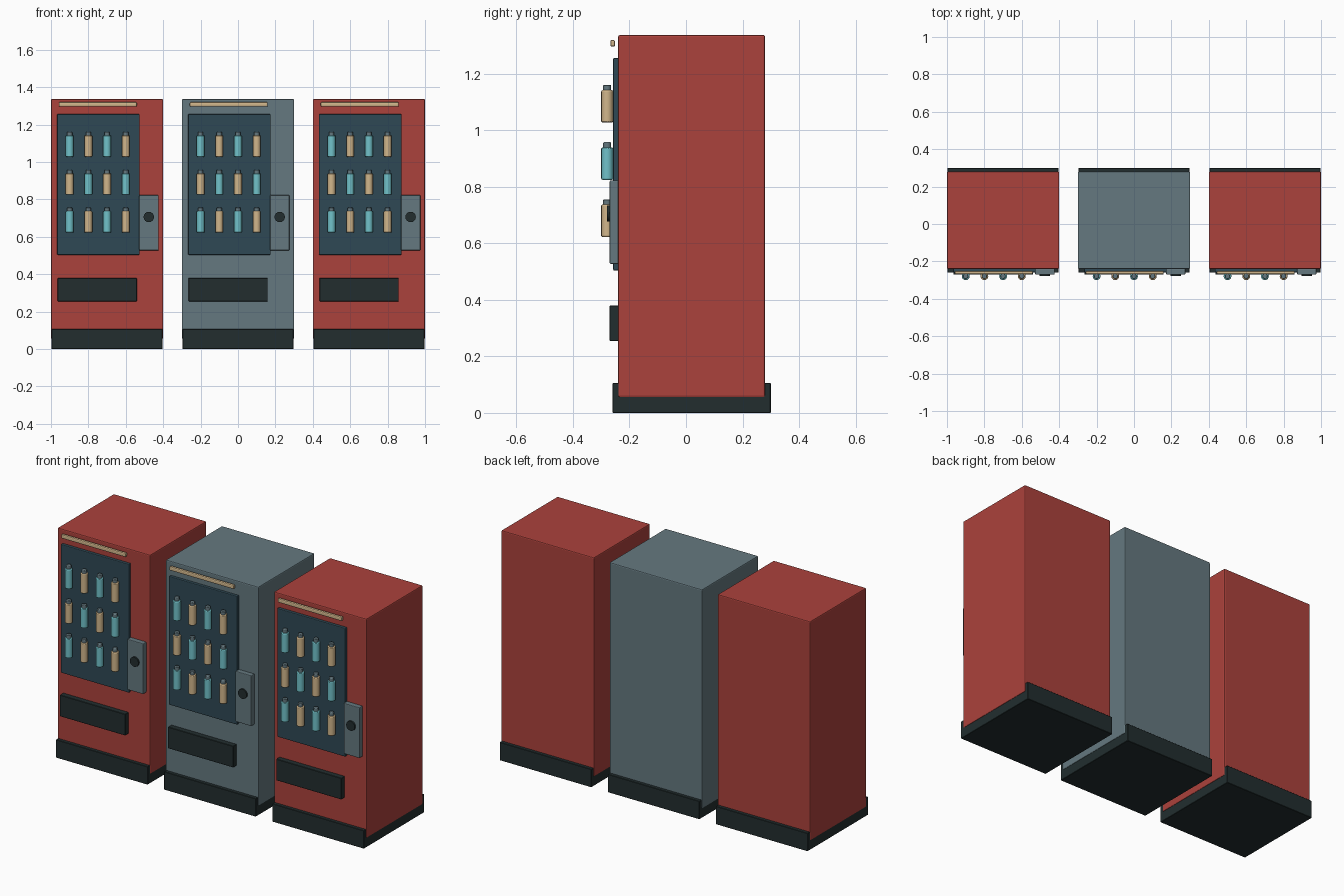
import bpy
import math

cube = bpy.data.objects.get("Cube")
if cube:
    bpy.data.objects.remove(cube, do_unlink=True)


def material(name, r, g, b):
    m = bpy.data.materials.new(name)
    m.use_nodes = True
    m.diffuse_color = (r, g, b, 1)
    m.node_tree.nodes["Principled BSDF"].inputs["Base Color"].default_value = (r, g, b, 1)
    return m


RED = material("red paint", 0.41, 0.054, 0.045)
SLATE = material("slate metal", 0.13, 0.19, 0.215)
GLASS = material("dark blue glass", 0.028, 0.066, 0.09)
BLACK = material("charcoal", 0.016, 0.027, 0.028)
TEAL = material("teal", 0.165, 0.54, 0.59)
TAN = material("warm tan", 0.64, 0.47, 0.26)


def finish(name, mat, bevel, segments):
    ob = bpy.context.object
    ob.name = name
    ob.data.materials.append(mat)
    if bevel:
        mod = ob.modifiers.new("soft edges", 'BEVEL')
        mod.width = bevel
        mod.segments = segments
        mod.limit_method = 'ANGLE'
        mod.angle_limit = math.radians(50)
    return ob


def box(name, mat, xs, ys, zs, bevel=0.0, segments=2):
    """Box given by its extent along each axis."""
    bpy.ops.mesh.primitive_cube_add(size=1, location=[sum(s) / 2 for s in (xs, ys, zs)])
    bpy.context.object.scale = [s[1] - s[0] for s in (xs, ys, zs)]
    bpy.ops.object.transform_apply(location=False, rotation=False, scale=True)
    return finish(name, mat, bevel, segments)


def cylinder(name, mat, radius, depth, location, bevel=0.0, tilt=0.0):
    bpy.ops.mesh.primitive_cylinder_add(vertices=16, radius=radius, depth=depth,
                                        location=location, rotation=(tilt, 0, 0))
    bpy.ops.object.shade_smooth_by_angle(angle=math.radians(35))
    return finish(name, mat, bevel, 2)


def bottle(x, z, mat):
    cylinder("bottle", mat, 0.021, 0.114, (x, -0.279, z + 0.057), 0.004)
    cylinder("bottle_cap", SLATE, 0.014, 0.022, (x, -0.279, z + 0.122), 0.003)


def vending_machine(cx, paint):
    def span(a, b):
        return cx + a, cx + b

    # Body and plinth
    box("cabinet", paint, span(-0.3, 0.3), (-0.24, 0.28), (0.055, 1.337), 0.006)
    box("plinth", BLACK, span(-0.297, 0.297), (-0.26, 0.3), (0, 0.106), 0.002, 1)

    # Front fittings
    box("display_window", GLASS, span(-0.267, 0.174), (-0.258, -0.238), (0.504, 1.256), 0.004)
    box("control_panel", SLATE, span(0.172, 0.275), (-0.27, -0.238), (0.527, 0.823), 0.004)
    cylinder("coin_button", BLACK, 0.028, 0.012, (cx + 0.223, -0.273, 0.706), tilt=math.pi / 2)
    box("pickup_slot", BLACK, span(-0.264, 0.159), (-0.271, -0.238), (0.255, 0.38), 0.002, 1)
    box("light_strip", TAN, span(-0.258, 0.159), (-0.268, -0.251), (1.296, 1.32), 0.006)

    # Bottles in alternating colours
    for row, z in enumerate((1.028, 0.825, 0.623)):
        for col in range(4):
            bottle(cx - 0.2 + 0.1 * col, z, TAN if (row + col) % 2 else TEAL)


for centre, paint in ((-0.7, RED), (0, SLATE), (0.7, RED)):
    vending_machine(centre, paint)
